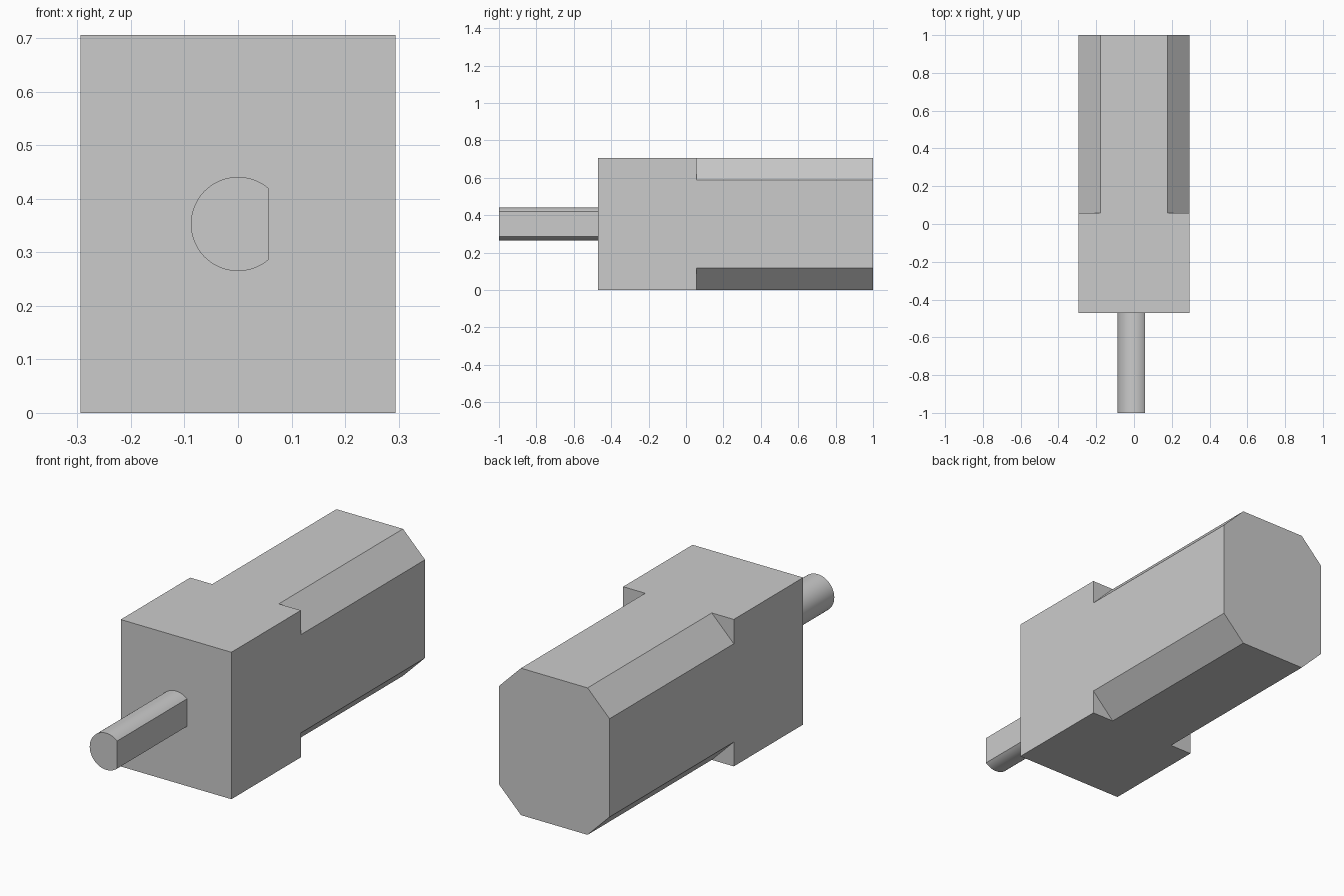
import bpy, bmesh, math

cube = bpy.data.objects.get("Cube")
if cube:
    bpy.data.objects.remove(cube, do_unlink=True)

HALF_W, HEIGHT, CHAMFER = 0.294, 0.706, 0.117
FRONT, STEP, BACK = -0.47, 0.057, 1.0
MID = HEIGHT / 2

grey = bpy.data.materials.new("plain grey")
grey.use_nodes = True
colour = (0.6, 0.6, 0.6, 1)
grey.diffuse_color = colour
grey.node_tree.nodes["Principled BSDF"].inputs["Base Color"].default_value = colour


def ring(bm, profile, y):
    return [bm.verts.new((x, y, z)) for x, z in profile]


def bridge(bm, a, b):
    for i in range(len(a)):
        j = (i + 1) % len(a)
        bm.faces.new((a[i], a[j], b[j], b[i]))


def finish(bm, name):
    bmesh.ops.recalc_face_normals(bm, faces=bm.faces)
    mesh = bpy.data.meshes.new(name)
    bm.to_mesh(mesh)
    bm.free()
    mesh.materials.append(grey)
    obj = bpy.data.objects.new(name, mesh)
    bpy.context.collection.objects.link(obj)
    return obj


# Motor body: square front block stepping to a chamfered rear can
corners = [(-HALF_W, 0), (HALF_W, 0), (HALF_W, HEIGHT), (-HALF_W, HEIGHT)]
octagon = []
for x, z in corners:
    sx, sz = math.copysign(CHAMFER, x), (CHAMFER if z else -CHAMFER)
    pair = [(x, z - sz), (x - sx, z)]
    octagon += pair if x * (z - MID) > 0 else pair[::-1]
# Keep the chamfer points in order around the axis
octagon.sort(key=lambda p: math.atan2(p[1] - MID, p[0]))
corners.sort(key=lambda p: math.atan2(p[1] - MID, p[0]))

bm = bmesh.new()
front = ring(bm, corners, FRONT)
step = ring(bm, corners, STEP)
neck = ring(bm, octagon, STEP)
rear = ring(bm, octagon, BACK)
bm.faces.new(front)
bm.faces.new(rear)
bridge(bm, neck, rear)
for i in range(4):
    j = (i + 1) % 4
    a, b = neck[2 * i], neck[2 * i + 1]
    # Corner ledge, then the block side up to the next corner
    bm.faces.new((step[i], a, b))
    bm.faces.new((front[i], front[j], step[j], neck[2 * j], b, step[i]))
finish(bm, "motor_body")

# Output shaft with a flat on its left side
RADIUS, FLAT, SEGMENTS = 0.088, 0.058, 48
start = math.acos(FLAT / RADIUS)
sweep = 2 * (math.pi - start)
arc = [start + sweep * i / SEGMENTS for i in range(SEGMENTS + 1)]
profile = [(RADIUS * math.cos(t), MID + RADIUS * math.sin(t)) for t in arc]
bm = bmesh.new()
tip, root = ring(bm, profile, -1.0), ring(bm, profile, FRONT)
bm.faces.new(tip)
bm.faces.new(root)
bridge(bm, tip, root)
shaft = finish(bm, "drive_shaft")
bpy.ops.object.select_all(action="DESELECT")
shaft.select_set(True)
bpy.context.view_layer.objects.active = shaft
bpy.ops.object.shade_smooth_by_angle(angle=math.radians(30))
